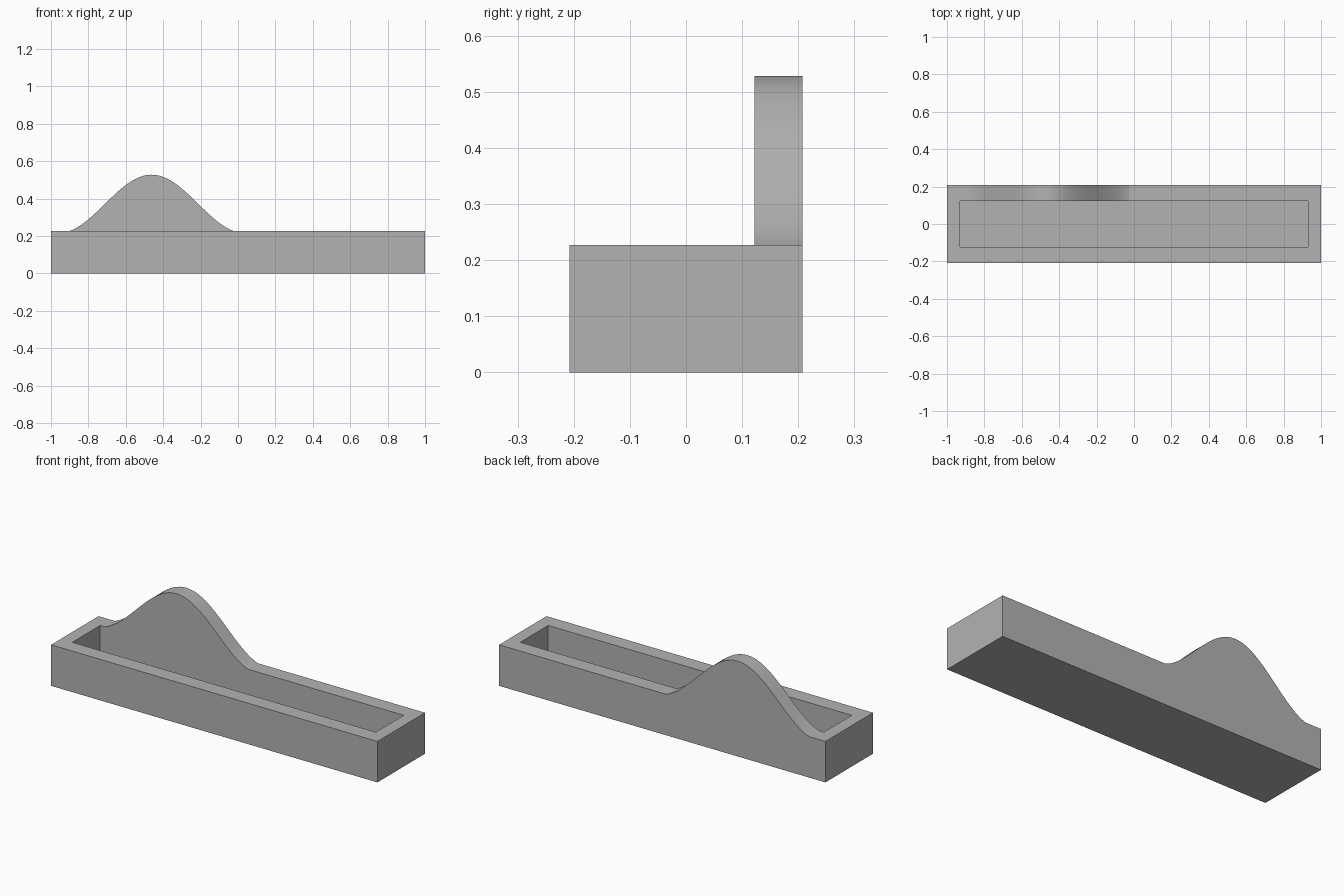
import bpy, bmesh, math

cube = bpy.data.objects.get("Cube")
if cube:
    bpy.data.objects.remove(cube, do_unlink=True)

# Overall sizes
L, D, H = 1.0, 0.208, 0.227          # half length, half depth, rim height
IX, IY, FLOOR = 0.93, 0.122, 0.06    # inner half sizes, floor height
PEAK_X, HALF, PEAK_Z = -0.462, 0.439, 0.528
STEPS = 44


def hill(t):
    """Bell-shaped crest height for t from -1 to 1."""
    base = 0.215
    z = base + (PEAK_Z - base) / 2 * (1 + math.cos(math.pi * t * HALF / 0.5))
    return H if abs(t) == 1 else max(H, z)


# Crest line of the back wall
ts = [2 * i / STEPS - 1 for i in range(STEPS + 1)]
inner = [(-IX, H)] + [(PEAK_X + HALF * t, hill(t)) for t in ts] + [(IX, H)]
outer = [(-L, H)] + inner + [(L, H)]

bm = bmesh.new()


def face(points):
    return bm.faces.new([bm.verts.new(p) for p in points])


# Back wall: outside face, inside face and curved top
face([(x, D, z) for x, z in outer] + [(L, D, 0), (-L, D, 0)])
face([(x, IY, z) for x, z in inner] + [(IX, IY, FLOOR), (-IX, IY, FLOOR)])
for (xa, za), (xb, zb) in zip(outer, outer[1:]):
    face([(xa, IY, za), (xb, IY, zb), (xb, D, zb), (xa, D, za)])

# U-shaped rim
face([(x, y, H) for x, y in [(-L, IY), (-L, -D), (L, -D), (L, IY),
                             (IX, IY), (IX, -IY), (-IX, -IY), (-IX, IY)]])

# Outer front and underside
face([(-L, -D, 0), (L, -D, 0), (L, -D, H), (-L, -D, H)])
face([(-L, -D, 0), (-L, D, 0), (L, D, 0), (L, -D, 0)])

# Inner front and floor
face([(-IX, -IY, FLOOR), (IX, -IY, FLOOR), (IX, -IY, H), (-IX, -IY, H)])
face([(-IX, -IY, FLOOR), (IX, -IY, FLOOR), (IX, IY, FLOOR), (-IX, IY, FLOOR)])

# End walls, outside and inside
for s in (-1, 1):
    face([(s * L, -D, 0), (s * L, D, 0), (s * L, D, H), (s * L, IY, H), (s * L, -D, H)])
    face([(s * IX, -IY, FLOOR), (s * IX, IY, FLOOR), (s * IX, IY, H), (s * IX, -IY, H)])

bmesh.ops.remove_doubles(bm, verts=bm.verts, dist=1e-5)
bmesh.ops.recalc_face_normals(bm, faces=bm.faces)
mesh = bpy.data.meshes.new("trough")
bm.to_mesh(mesh)
bm.free()

trough = bpy.data.objects.new("trough", mesh)
bpy.context.collection.objects.link(trough)

# Plain grey finish
grey = bpy.data.materials.new("plain_grey")
grey.use_nodes = True
color = (0.45, 0.45, 0.45, 1)
grey.diffuse_color = color
grey.node_tree.nodes["Principled BSDF"].inputs["Base Color"].default_value = color
mesh.materials.append(grey)

# Smooth crest, sharp corners
bpy.ops.object.select_all(action='DESELECT')
trough.select_set(True)
bpy.context.view_layer.objects.active = trough
bpy.ops.object.shade_smooth_by_angle(angle=math.radians(15))
